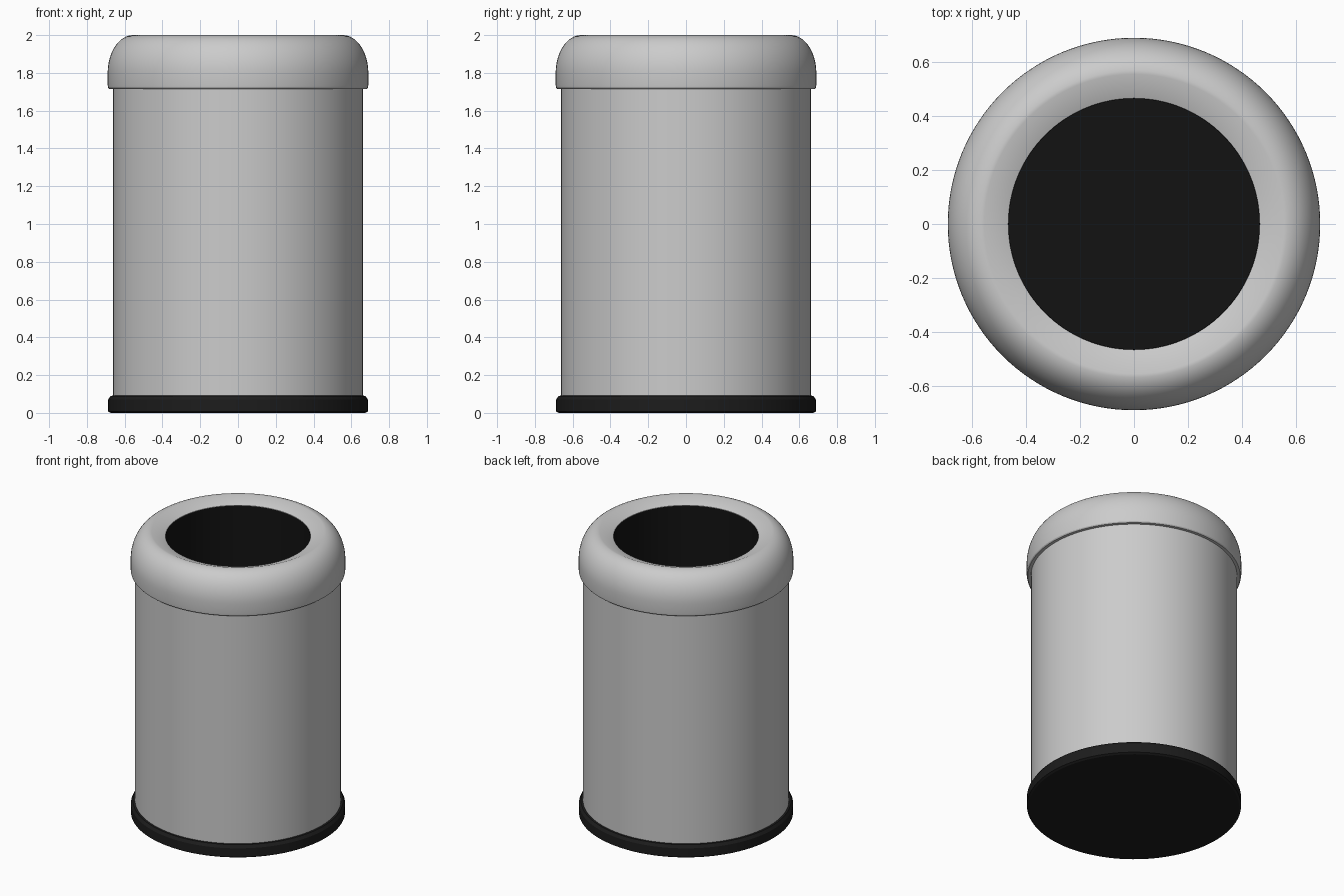
import bpy, bmesh, math

if "Cube" in bpy.data.objects:
    bpy.data.objects.remove(bpy.data.objects["Cube"])

SEG = 128


def black(name, v):
    m = bpy.data.materials.new(name)
    m.diffuse_color = (v, v, v, 1)
    m.use_nodes = True
    m.node_tree.nodes["Principled BSDF"].inputs["Base Color"].default_value = m.diffuse_color
    return m


def lathe(name, profile, mat=None, closed=False):
    """Spin an (r, z) profile around z; points with r = 0 become poles."""
    bm = bmesh.new()
    rings = []
    for r, z in profile:
        if r == 0:
            rings.append([bm.verts.new((0, 0, z))] * SEG)
        else:
            rings.append([bm.verts.new((r * math.cos(a), r * math.sin(a), z))
                          for a in (2 * math.pi * i / SEG for i in range(SEG))])
    pairs = list(zip(rings, rings[1:]))
    if closed:
        pairs.append((rings[-1], rings[0]))
    for lo, hi in pairs:
        for i in range(SEG):
            j = (i + 1) % SEG
            bm.faces.new(dict.fromkeys((lo[i], lo[j], hi[j], hi[i])))
    bmesh.ops.recalc_face_normals(bm, faces=bm.faces)
    mesh = bpy.data.meshes.new(name)
    bm.to_mesh(mesh)
    bm.free()
    ob = bpy.data.objects.new(name, mesh)
    bpy.context.collection.objects.link(ob)
    if mat:
        mesh.materials.append(mat)
    bpy.ops.object.select_all(action='DESELECT')
    ob.select_set(True)
    bpy.context.view_layer.objects.active = ob
    bpy.ops.object.shade_smooth_by_angle(angle=math.radians(30))
    return ob


rubber = black("black_rubber", 0.012)
plastic = black("black_liner", 0.006)

# Black foot ring with a chamfered top and closed underside
lathe("base", [(0, 0), (0.675, 0), (0.688, 0.008), (0.688, 0.07),
               (0.675, 0.09), (0.655, 0.092), (0, 0.092)], rubber)

# Straight metal body, a thin-walled tube
lathe("body", [(0.662, 0.08), (0.662, 1.75), (0.645, 1.75), (0.645, 0.08)], closed=True)

# Domed lid: rounded shoulder, flat-topped lip, funnel slope into the opening
N = 16
shoulder = [(0.555 + 0.135 * math.cos(t), 1.80 + 0.20 * math.sin(t))
            for t in (math.pi / 2 * i / N for i in range(N + 1))]
lathe("lid", [(0.65, 1.715), (0.682, 1.715), (0.688, 1.722), (0.69, 1.735)]
      + shoulder + [(0.466, 1.965), (0.466, 1.95), (0.54, 1.97), (0.65, 1.80)], closed=True)

# Black inner bucket seen through the opening
lathe("liner", [(0, 0.11), (0.464, 0.11), (0.464, 1.963),
                (0.474, 1.955), (0.474, 0.1), (0, 0.1)], plastic)
